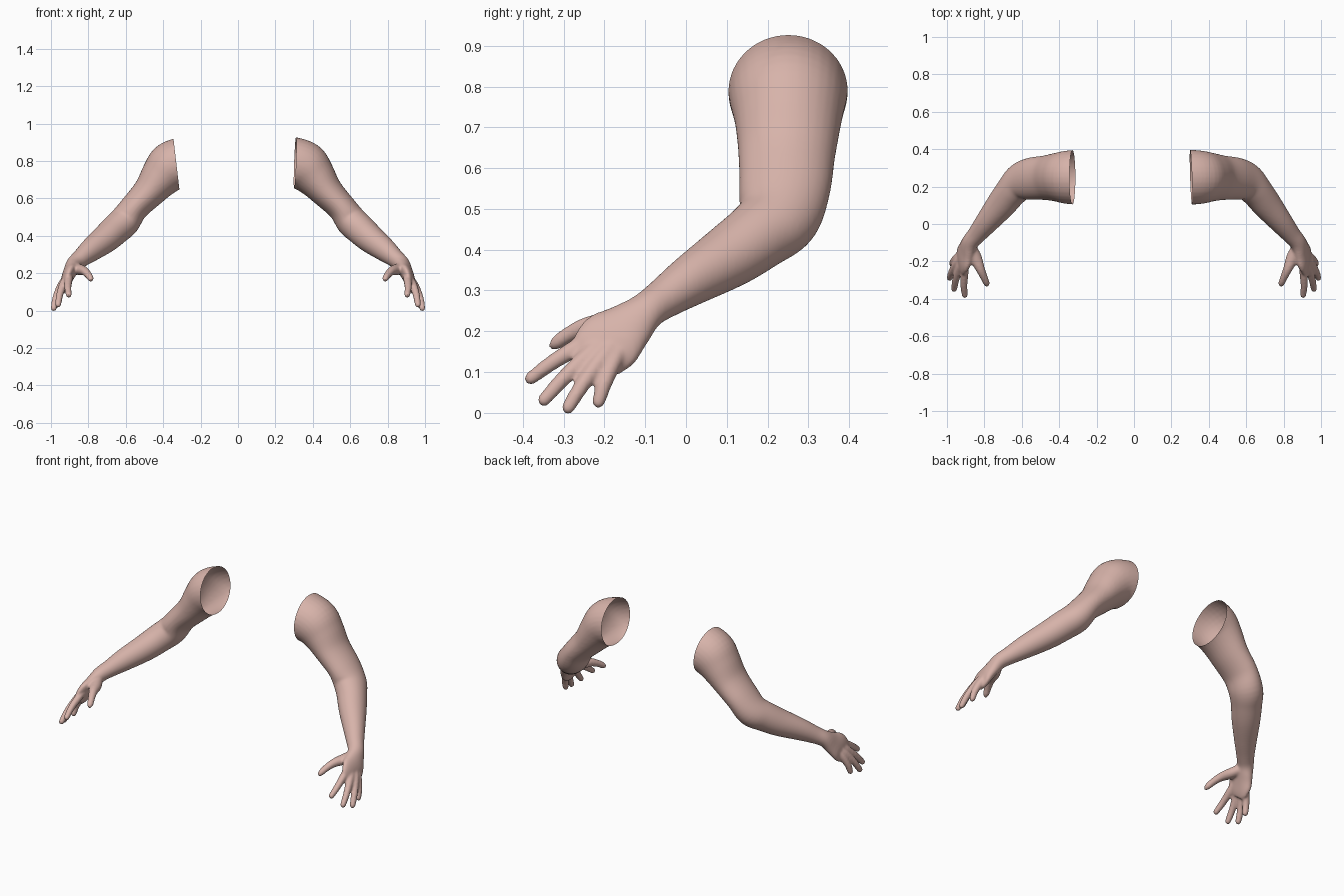
import bpy, bmesh, math
from mathutils import Vector

if "Cube" in bpy.data.objects:
    bpy.data.objects.remove(bpy.data.objects["Cube"])

skin = bpy.data.materials.new("skin pink")
skin.diffuse_color = (0.68, 0.45, 0.40, 1)
skin.use_nodes = True
skin.node_tree.nodes["Principled BSDF"].inputs["Base Color"].default_value = skin.diffuse_color

# Arm stations: centre x, y, z, half width across, half height
ARM = [
    (0.20, 0.25, 0.80, 0.145, 0.135),
    (0.29, 0.25, 0.79, 0.147, 0.138),
    (0.36, 0.25, 0.765, 0.142, 0.135),
    (0.415, 0.25, 0.71, 0.130, 0.112),
    (0.477, 0.247, 0.633, 0.119, 0.088),
    (0.555, 0.242, 0.55, 0.112, 0.077),
    (0.607, 0.225, 0.478, 0.102, 0.084),
    (0.655, 0.175, 0.433, 0.088, 0.082),
    (0.71, 0.105, 0.383, 0.080, 0.076),
    (0.785, 0.012, 0.325, 0.063, 0.063),
    (0.84, -0.055, 0.28, 0.051, 0.049),
    (0.875, -0.097, 0.25, 0.048, 0.043),
    (0.895, -0.14, 0.213, 0.065, 0.037),
    (0.91, -0.18, 0.18, 0.082, 0.032),
    (0.92, -0.215, 0.148, 0.076, 0.024),
    (0.925, -0.235, 0.128, 0.058, 0.014),
]
THUMB = [
    (0.872, -0.12, 0.232, 0.028, 0.028),
    (0.847, -0.18, 0.219, 0.034, 0.030),
    (0.822, -0.24, 0.212, 0.025, 0.024),
    (0.802, -0.285, 0.193, 0.020, 0.020),
    (0.788, -0.318, 0.171, 0.017, 0.017),
    (0.782, -0.334, 0.160, 0.006, 0.006),
]
# Finger knuckle and tip positions
FINGERS = [
    ((0.905, -0.25, 0.17), (0.905, -0.394, 0.076)),
    ((0.930, -0.23, 0.15), (0.965, -0.359, 0.021)),
    ((0.945, -0.205, 0.135), (0.990, -0.298, 0.000)),
    ((0.945, -0.178, 0.125), (0.977, -0.220, 0.013)),
]
WRIST = Vector((0.885, -0.12, 0.23))
BACK_OF_HAND = Vector((0.78, -0.21, 0.58))


def catmull(p0, p1, p2, p3, t):
    return [0.5 * (2 * b + (c - a) * t + (2 * a - 5 * b + 4 * c - d) * t * t
                   + (3 * b - a - 3 * c + d) * t ** 3)
            for a, b, c, d in zip(p0, p1, p2, p3)]


def loft(bm, stations, sides=32, steps=5):
    """Closed smooth tube of ellipses through the stations."""
    n = len(stations)
    path = []
    for i in range(n - 1):
        quad = [stations[max(0, min(n - 1, i + k))] for k in (-1, 0, 1, 2)]
        path += [catmull(*quad, s / steps) for s in range(steps)]
    path.append(stations[-1])
    rings = []
    for i, p in enumerate(path):
        a = Vector(path[max(i - 2, 0)][:3])
        b = Vector(path[min(i + 2, len(path) - 1)][:3])
        tangent = (b - a).normalized()
        side = Vector((0, 1, 0))
        side = (side - tangent * side.dot(tangent)).normalized()
        up = side.cross(tangent)
        rings.append([bm.verts.new(Vector(p[:3])
                      + side * p[3] * math.cos(2 * math.pi * k / sides)
                      + up * p[4] * math.sin(2 * math.pi * k / sides))
                      for k in range(sides)])
    for r, q in zip(rings, rings[1:]):
        for k in range(sides):
            m = (k + 1) % sides
            bm.faces.new((r[k], r[m], q[m], q[k]))
    bm.faces.new(rings[0][::-1])
    bm.faces.new(rings[-1])


def finger_stations(knuckle, tip):
    k, t = Vector(knuckle), Vector(tip)
    d = (t - k).normalized()
    mid = (k + t) / 2 + BACK_OF_HAND * 0.006
    pts = [(k.lerp(WRIST, 0.4), 0.018), (k, 0.022), (mid, 0.0195),
           (t - d * 0.018, 0.0165), (t - d * 0.006, 0.0125), (t, 0.005)]
    return [(*p, r, r) for p, r in pts]


def make_arm(name, cut_point, cut_normal, mirrored):
    bm = bmesh.new()
    loft(bm, ARM)
    loft(bm, THUMB, 20)
    for f in FINGERS:
        loft(bm, finger_stations(*f), 20)
    bmesh.ops.recalc_face_normals(bm, faces=bm.faces)
    mesh = bpy.data.meshes.new(name)
    bm.to_mesh(mesh)
    bm.free()
    obj = bpy.data.objects.new(name, mesh)
    bpy.context.collection.objects.link(obj)

    # Fuse arm, palm and fingers into one skin
    mod = obj.modifiers.new("fuse", 'REMESH')
    mod.mode = 'VOXEL'
    mod.voxel_size = 0.006
    bpy.context.view_layer.update()
    dg = bpy.context.evaluated_depsgraph_get()
    fused = bpy.data.meshes.new_from_object(obj.evaluated_get(dg))
    obj.modifiers.clear()

    # Soften joins, then cut the shoulder open
    bm = bmesh.new()
    bm.from_mesh(fused)
    for _ in range(5):
        bmesh.ops.smooth_vert(bm, verts=bm.verts, factor=0.5,
                              use_axis_x=True, use_axis_y=True, use_axis_z=True)
    bmesh.ops.bisect_plane(bm, geom=bm.verts[:] + bm.edges[:] + bm.faces[:],
                           plane_co=cut_point, plane_no=cut_normal,
                           clear_outer=True)
    if mirrored:
        for v in bm.verts:
            v.co.x = -v.co.x
        bmesh.ops.reverse_faces(bm, faces=bm.faces)
    for f in bm.faces:
        f.smooth = True
        f.material_index = 0
    bm.to_mesh(fused)
    bm.free()
    obj.data = fused
    fused.materials.clear()
    fused.materials.append(skin)


make_arm("left_arm", (0.305, 0.25, 0.79), (-1, -0.034, 0.036), False)
make_arm("right_arm", (0.33, 0.25, 0.79), (-1, 0, 0.117), True)
